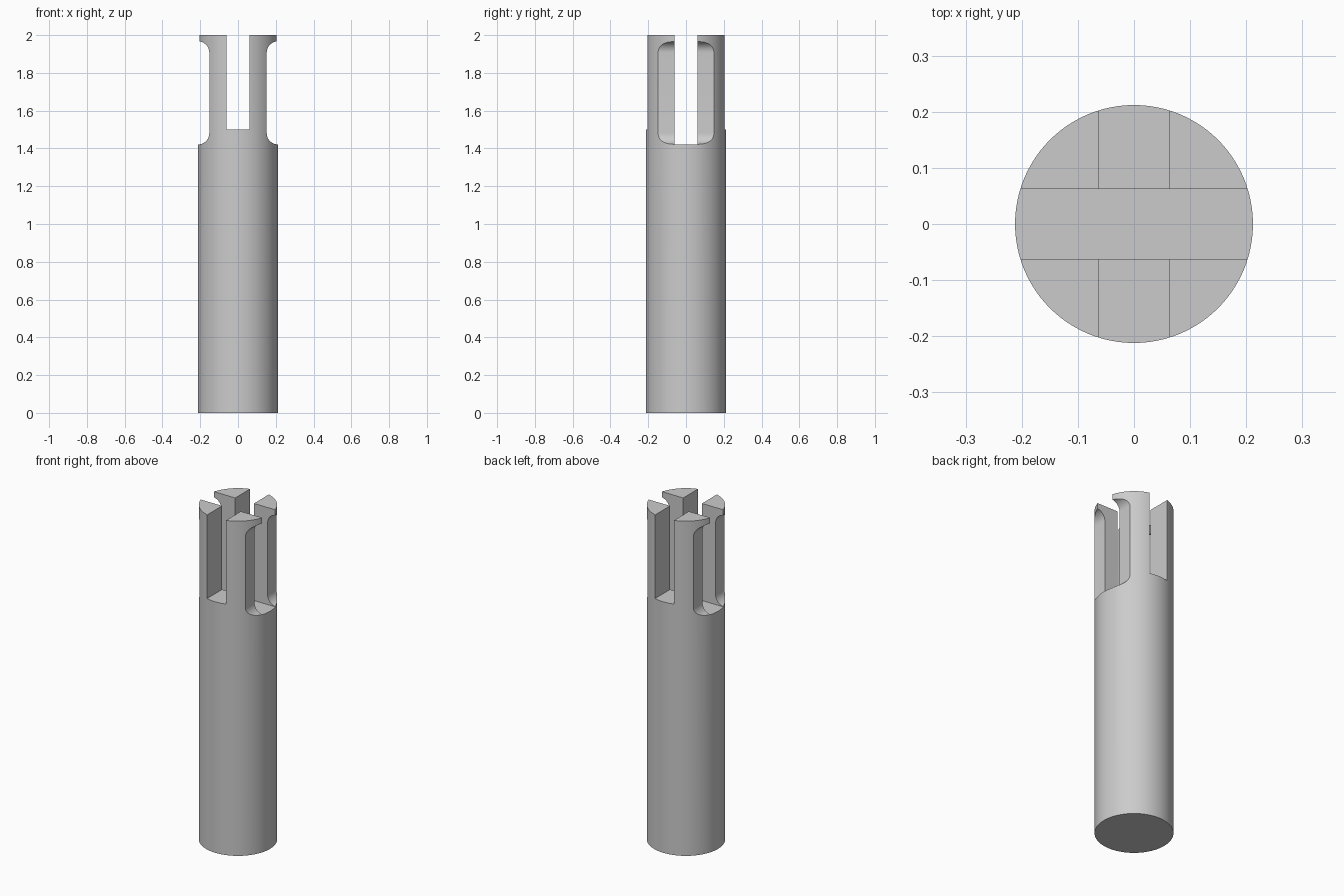
import bpy
import bmesh
from math import pi, cos, sin, radians

if "Cube" in bpy.data.objects:
    bpy.data.objects.remove(bpy.data.objects["Cube"])

RADIUS, HEIGHT = 0.212, 2.0
SLOT = 0.062           # half width of the crossing slots
FILLET = 0.06

grey = bpy.data.materials.new("plain_grey")
grey.use_nodes = True
grey.diffuse_color = (0.6, 0.6, 0.6, 1)
grey.node_tree.nodes["Principled BSDF"].inputs["Base Color"].default_value = grey.diffuse_color


def prism(name, outline, depth):
    """Extrude an x-z outline symmetrically along y."""
    bm = bmesh.new()
    face = bm.faces.new([bm.verts.new((x, -depth / 2, z)) for x, z in outline])
    ext = bmesh.ops.extrude_face_region(bm, geom=[face])["geom"]
    moved = [v for v in ext if isinstance(v, bmesh.types.BMVert)]
    bmesh.ops.translate(bm, verts=moved, vec=(0, depth, 0))
    bmesh.ops.recalc_face_normals(bm, faces=bm.faces)
    mesh = bpy.data.meshes.new(name)
    bm.to_mesh(mesh)
    bm.free()
    mesh.materials.append(grey)
    obj = bpy.data.objects.new(name, mesh)
    bpy.context.collection.objects.link(obj)
    obj.hide_render = True
    return obj


def box_outline(half, low, high):
    return [(-half, low), (half, low), (half, high), (-half, high)]


def notch_outline(side, inner=0.152, low=1.421, high=1.967, outer=0.4, steps=12):
    """Side recess whose two inner corners are rounded."""
    points = [(outer, low)]
    for z, start in ((low + FILLET, 1.5 * pi), (high - FILLET, pi)):
        for i in range(steps + 1):
            a = start - i / steps * pi / 2
            points.append((inner + FILLET + FILLET * cos(a), z + FILLET * sin(a)))
    points.append((outer, high))
    return [(side * x, z) for x, z in points]


# Round shaft
bpy.ops.mesh.primitive_cylinder_add(vertices=96, radius=RADIUS, depth=HEIGHT,
                                    location=(0, 0, HEIGHT / 2))
shaft = bpy.context.object
shaft.name = "slotted_shaft"
shaft.data.materials.append(grey)

# Crossing slots and the rounded side recesses
cutters = [
    prism("front_slot_cutter", box_outline(SLOT, 1.5, 2.2), 1),
    prism("side_slot_cutter", box_outline(0.5, 1.42, 2.2), 2 * SLOT),
    prism("left_recess_cutter", notch_outline(1), 1),
    prism("right_recess_cutter", notch_outline(-1), 1),
]
bpy.context.view_layer.objects.active = shaft
for cutter in cutters:
    mod = shaft.modifiers.new(cutter.name, "BOOLEAN")
    mod.operation = "DIFFERENCE"
    mod.solver = "EXACT"
    mod.object = cutter
    bpy.ops.object.modifier_apply(modifier=mod.name)
for cutter in cutters:
    bpy.data.objects.remove(cutter)

bpy.ops.object.shade_smooth_by_angle(angle=radians(30))
